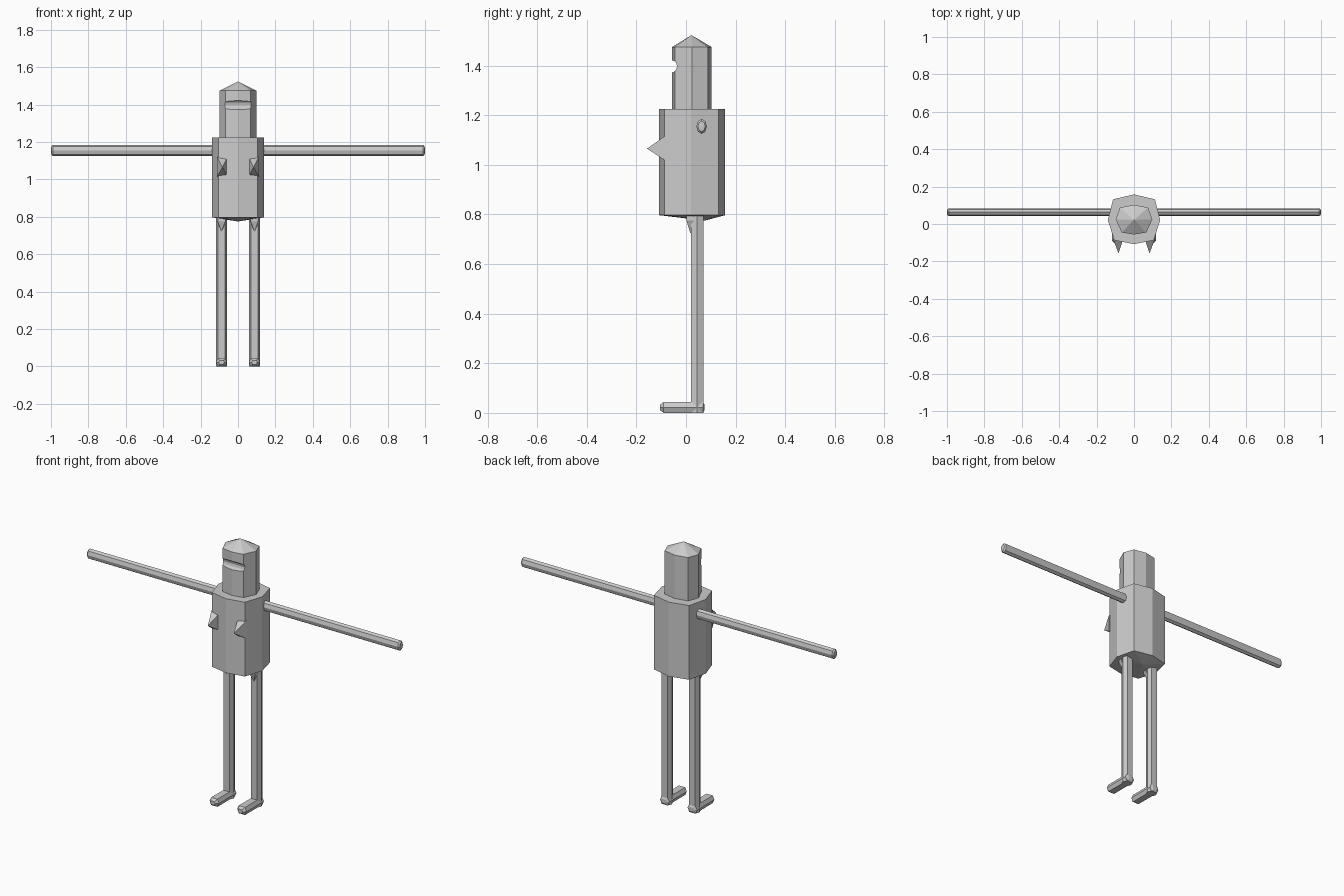
import bpy, bmesh, math
from mathutils import Vector

if "Cube" in bpy.data.objects:
    bpy.data.objects.remove(bpy.data.objects["Cube"])

grey = bpy.data.materials.new("plain grey")
grey.diffuse_color = (0.6, 0.6, 0.6, 1)
grey.use_nodes = True
grey.node_tree.nodes["Principled BSDF"].inputs["Base Color"].default_value = grey.diffuse_color


def loft(name, rings, start=None, end=None):
    """Skin rings of points; close each end flat or to a given tip."""
    bm = bmesh.new()
    vs = [[bm.verts.new(p) for p in r] for r in rings]
    n = len(vs[0])
    for a, b in zip(vs, vs[1:]):
        for i in range(n):
            j = (i + 1) % n
            bm.faces.new((a[i], a[j], b[j], b[i]))
    for ring, tip in ((vs[0], start), (vs[-1], end)):
        if tip is None:
            bm.faces.new(ring)
        else:
            t = bm.verts.new(tip)
            for i in range(n):
                bm.faces.new((ring[i], ring[(i + 1) % n], t))
    bmesh.ops.recalc_face_normals(bm, faces=bm.faces)
    mesh = bpy.data.meshes.new(name)
    bm.to_mesh(mesh)
    bm.free()
    mesh.materials.append(grey)
    ob = bpy.data.objects.new(name, mesh)
    bpy.context.collection.objects.link(ob)
    return ob


def outline(half):
    """Mirror a front-to-back half outline, first and last on the centre."""
    return half + [(-x, y) for x, y in reversed(half[1:-1])]


def level(points, z):
    return [(x, y, z) for x, y in points]


# Eight-sided torso with a shallow pointed underside
torso = outline([(0, -.108), (.105, -.087), (.14, .02), (.112, .132), (0, .158)])
loft("torso", [level(torso, .797), level(torso, 1.225)], start=(0, .075, .775))

# Head with a pointed crown
head_shape = outline([(0, -.056), (.066, -.045), (.098, .025), (.075, .088), (0, .103)])
head = loft("head", [level(head_shape, 1.21), level(head_shape, 1.475)],
            end=(0, .022, 1.523))

# Rounded mouth groove cut across the face
groove = [(-.062 + .026 * math.cos(a), 1.397 + .026 * math.sin(a))
          for a in (math.tau * i / 12 for i in range(12))]
cutter = loft("mouth_cutter", [[(x, y, z) for y, z in groove] for x in (-.15, .15)])
cutter.hide_render = True
cutter.hide_viewport = True
cut = head.modifiers.new("mouth", 'BOOLEAN')
cut.operation = 'DIFFERENCE'
cut.solver = 'EXACT'
cut.object = cutter

for s, side in ((-1, "left"), (1, "right")):
    # Straight arm with a slightly pointed end
    def arm_ring(x, k):
        return [(s * x, .063 + .021 * k * math.cos(a), 1.155 + .03 * k * math.sin(a))
                for a in (math.tau * i / 8 for i in range(8))]
    loft(side + "_arm", [arm_ring(.10, 1), arm_ring(.99, 1), arm_ring(.998, .7)],
         end=(s, .063, 1.155))

    # Chest spike
    base = [(s * x, -.08, z) for x, z in
            ((.057, 1.015), (.112, 1.015), (.112, 1.12), (.057, 1.12))]
    loft(side + "_chest_spike", [base], end=(s * .083, -.157, 1.065))

    # Six-sided leg
    cx = s * .088
    leg = [(cx + x, y) for x, y in ((-.03, .045), (-.019, .02), (.019, .02),
                                    (.03, .045), (.019, .07), (-.019, .07))]
    loft(side + "_leg", [level(leg, 0), level(leg, .80)])

    # Foot with chamfered toe and heel
    def foot_ring(y, k):
        return [(cx + x * k, y, .022 + z * k) for x, z in
                ((-.03, 0), (-.02, .022), (.02, .022), (.03, 0), (.02, -.022), (-.02, -.022))]
    loft(side + "_foot", [foot_ring(-.105, .5), foot_ring(-.09, 1),
                          foot_ring(.068, 1), foot_ring(.075, .5)])

    # Small spur in front of the hip
    spur = [(cx - .027, .03), (cx - .02, .002), (cx + .02, .002), (cx + .027, .03)]
    loft(side + "_hip_spur", [level(spur, .80), level(spur, .775)],
         end=(cx, .018, .722))
